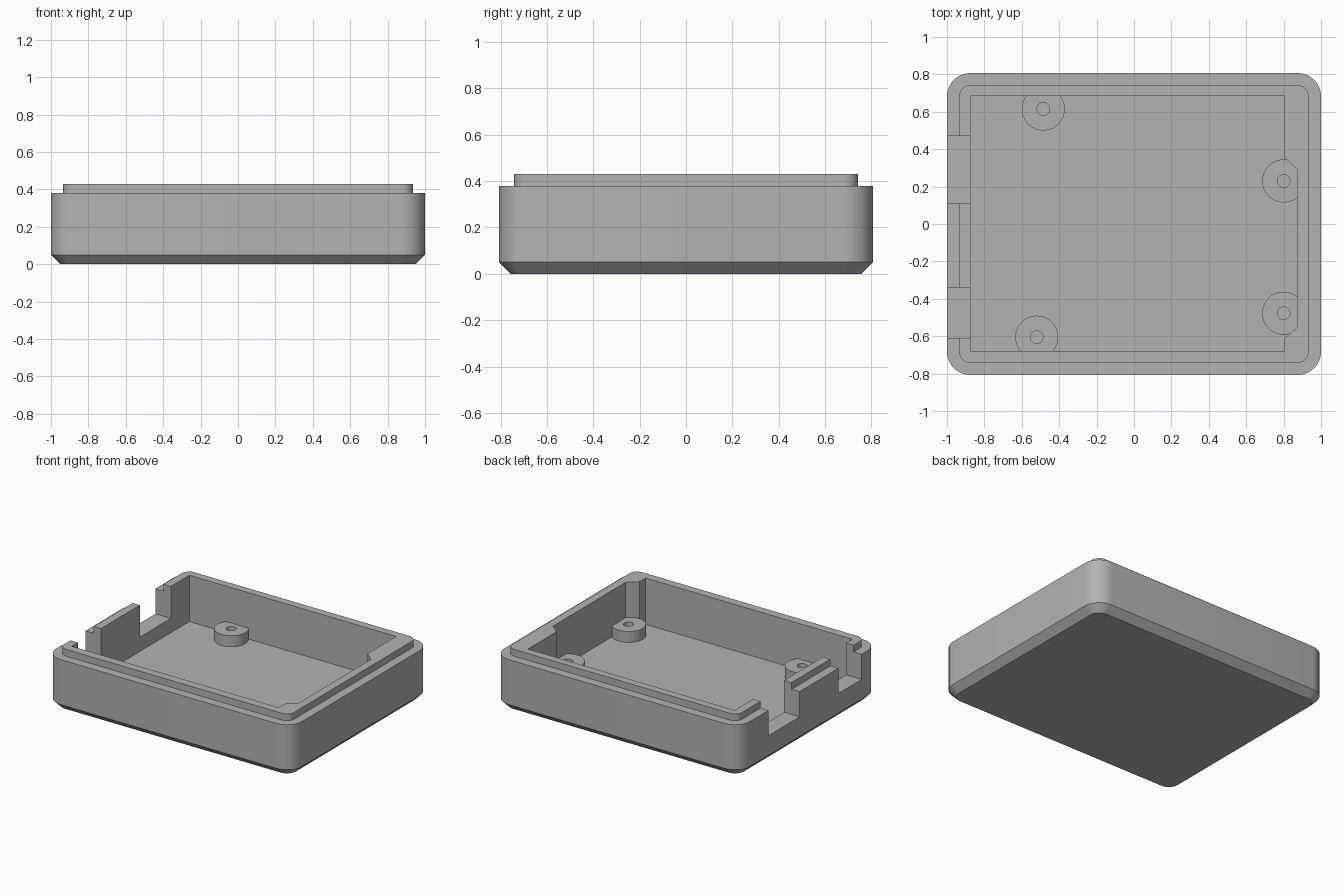
import bpy
import bmesh
from math import cos, sin, pi, radians

cube = bpy.data.objects.get("Cube")
if cube:
    bpy.data.objects.remove(cube, do_unlink=True)

# Main dimensions
HALF_X, HALF_Y = 1.0, 0.807
FLOOR, RIM, TOP = 0.09, 0.38, 0.43
NOTCH_Z, POST_Z = 0.195, 0.17

grey = bpy.data.materials.new("plain grey")
grey.use_nodes = True
colour = (0.45, 0.45, 0.45, 1)
grey.diffuse_color = colour
grey.node_tree.nodes["Principled BSDF"].inputs["Base Color"].default_value = colour


def rounded_rect(hx, hy, r, steps=10):
    """Outline of a rounded rectangle, counter-clockwise."""
    points = []
    for k, (sx, sy) in enumerate([(1, 1), (-1, 1), (-1, -1), (1, -1)]):
        for i in range(steps + 1):
            a = (k + i / steps) * pi / 2
            points.append((sx * (hx - r) + r * cos(a), sy * (hy - r) + r * sin(a)))
    return points


def circle(x, y, r, n=40):
    return [(x + r * cos(2 * pi * i / n), y + r * sin(2 * pi * i / n)) for i in range(n)]


def loft(name, sections):
    """Solid skinned through (outline, z) sections with equal point counts."""
    bm = bmesh.new()
    loops = [[bm.verts.new((x, y, z)) for x, y in outline] for outline, z in sections]
    for a, b in zip(loops, loops[1:]):
        for i in range(len(a)):
            j = (i + 1) % len(a)
            bm.faces.new((a[i], a[j], b[j], b[i]))
    bm.faces.new(loops[0][::-1])
    bm.faces.new(loops[-1])
    bmesh.ops.recalc_face_normals(bm, faces=bm.faces)
    mesh = bpy.data.meshes.new(name)
    bm.to_mesh(mesh)
    bm.free()
    mesh.materials.append(grey)
    obj = bpy.data.objects.new(name, mesh)
    bpy.context.collection.objects.link(obj)
    return obj


def activate(obj):
    bpy.ops.object.select_all(action='DESELECT')
    obj.select_set(True)
    bpy.context.view_layer.objects.active = obj


def cut(target, cutter):
    mod = target.modifiers.new("cut", 'BOOLEAN')
    mod.operation = 'DIFFERENCE'
    mod.solver = 'EXACT'
    mod.object = cutter
    activate(target)
    bpy.ops.object.modifier_apply(modifier=mod.name)
    bpy.data.objects.remove(cutter, do_unlink=True)


# Tray shell: chamfered base, straight wall, stepped lip
chamfer = 0.05
wall = rounded_rect(HALF_X, HALF_Y, 0.125)
lip = rounded_rect(0.935, 0.742, 0.06)
base = rounded_rect(HALF_X - chamfer, HALF_Y - chamfer, 0.075)
tray = loft("tray", [(base, 0), (wall, chamfer), (wall, RIM), (lip, RIM), (lip, TOP)])

# Cavity with a shallow recess in the left wall
cavity = [(-0.875, -0.68), (0.805, -0.68), (0.805, -0.61), (0.875, -0.55),
          (0.875, 0.29), (0.805, 0.355), (0.805, 0.685), (-0.875, 0.685)]
cut(tray, loft("cavity_cutter", [(cavity, FLOOR), (cavity, 0.6)]))

# Connector notches through the right wall
for y0, y1 in [(0.11, 0.47), (-0.61, -0.34)]:
    slot = [(-1.1, y0), (-0.8, y0), (-0.8, y1), (-1.1, y1)]
    cut(tray, loft("notch_cutter", [(slot, NOTCH_Z), (slot, 0.6)]))

activate(tray)
bpy.ops.object.shade_smooth_by_angle(angle=radians(30))

# Screw posts with blind holes, merging into the walls
posts = {"back_right": (-0.485, 0.615), "front_right": (-0.52, -0.605),
         "back_left": (0.80, 0.23), "front_left": (0.80, -0.477)}
for place, (x, y) in posts.items():
    outer, hole = circle(x, y, 0.115), circle(x, y, 0.034)
    post = loft("screw_post_" + place, [(outer, FLOOR - 0.02), (outer, POST_Z),
                                        (hole, POST_Z), (hole, FLOOR)])
    activate(post)
    bpy.ops.object.shade_smooth_by_angle(angle=radians(30))
